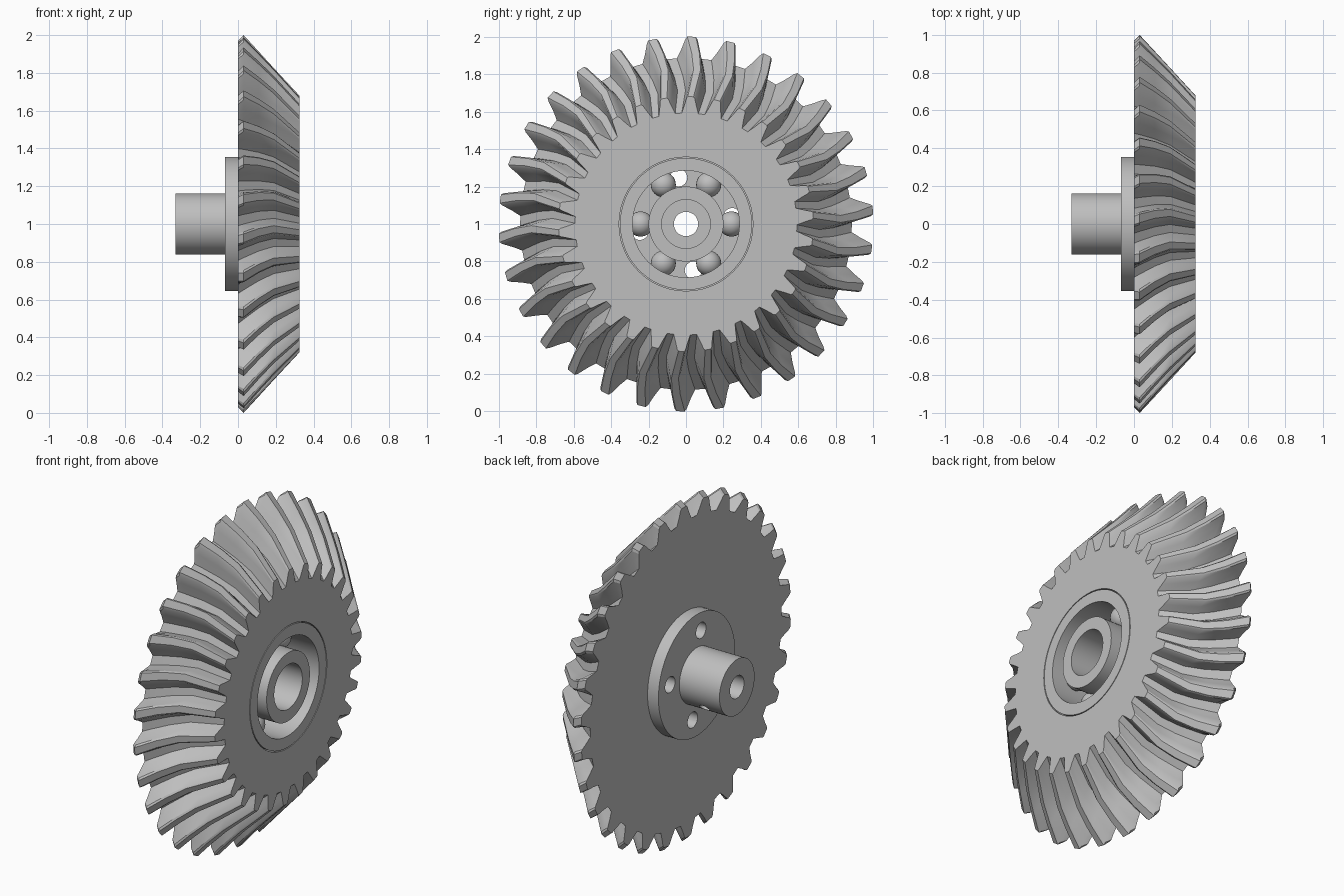
import bpy
import bmesh
from math import sin, cos, radians, pi
from mathutils import Matrix, Vector

AXIS_Z = 1.0
TEETH = 30

if "Cube" in bpy.data.objects:
    bpy.data.objects.remove(bpy.data.objects["Cube"], do_unlink=True)

# Single machined metal colour
steel = bpy.data.materials.new("light_grey_steel")
steel.use_nodes = True
steel.diffuse_color = (0.52, 0.52, 0.52, 1)
steel.node_tree.nodes["Principled BSDF"].inputs["Base Color"].default_value = (0.52, 0.52, 0.52, 1)


def polar(x, r, degrees):
    """Point at a clockwise angle from the top, about the x axis."""
    a = radians(degrees)
    return Vector((x, r * sin(a), r * cos(a)))


def make_object(name, bm):
    bmesh.ops.recalc_face_normals(bm, faces=bm.faces)
    mesh = bpy.data.meshes.new(name)
    bm.to_mesh(mesh)
    bm.free()
    obj = bpy.data.objects.new(name, mesh)
    obj.location.z = AXIS_Z
    mesh.materials.append(steel)
    bpy.context.collection.objects.link(obj)
    return obj


def lathe(name, profile, steps=72):
    """Turn a closed (x, radius) outline about the x axis."""
    bm = bmesh.new()
    verts = [bm.verts.new((x, 0, r)) for x, r in profile]
    edges = [bm.edges.new((v, verts[(i + 1) % len(verts)])) for i, v in enumerate(verts)]
    bmesh.ops.spin(bm, geom=verts + edges, cent=(0, 0, 0), axis=(1, 0, 0),
                   angle=2 * pi, steps=steps, use_merge=True)
    bmesh.ops.remove_doubles(bm, verts=bm.verts, dist=0.0001)
    return make_object(name, bm)


def rod(name, start, end, radius, segments=48):
    """Solid cylinder between two points, used for drilling."""
    bm = bmesh.new()
    d = end - start
    turn = d.to_track_quat('Z', 'Y').to_matrix().to_4x4()
    bmesh.ops.create_cone(bm, cap_ends=True, segments=segments, radius1=radius,
                          radius2=radius, depth=d.length,
                          matrix=Matrix.Translation((start + end) / 2) @ turn)
    obj = make_object(name, bm)
    obj.hide_render = True
    return obj


def activate(obj):
    bpy.ops.object.select_all(action='DESELECT')
    obj.select_set(True)
    bpy.context.view_layer.objects.active = obj


def drill(obj, cutters):
    activate(obj)
    for cutter in cutters:
        mod = obj.modifiers.new("drill", 'BOOLEAN')
        mod.operation = 'DIFFERENCE'
        mod.solver = 'EXACT'
        mod.object = cutter
        bpy.ops.object.modifier_apply(modifier=mod.name)


# Toothed bevel body: stations of x, root radius, tip radius, spiral angle
stations = [(0.0, 0.885, 0.97, 0.0), (0.03, 0.858, 1.0, 0.6), (0.11, 0.785, 0.913, 2.1),
            (0.19, 0.713, 0.826, 3.0), (0.325, 0.592, 0.68, 1.0)]
flank = [(0.0, 4.3), (0.5, 2.8), (0.9, 1.9), (1.0, 1.3)]
tooth = [(h, -a) for h, a in flank] + [(h, a) for h, a in reversed(flank)]

bm = bmesh.new()
rings = []
for x, root, tip, twist in stations:
    rings.append([bm.verts.new(polar(x, root + (tip - root) * h,
                                     1.1 + 360 / TEETH * k + a + twist))
                  for k in range(TEETH) for h, a in tooth])
for near, far in zip(rings, rings[1:]):
    for i in range(len(near)):
        j = (i + 1) % len(near)
        bm.faces.new((near[i], near[j], far[j], far[i]))
bm.faces.new(rings[0])
bm.faces.new(rings[-1])
gear = make_object("bevel_gear", bm)

# Rear flange and shaft collar
hub = lathe("flanged_hub", [(0.005, 0.065), (0.005, 0.355), (-0.07, 0.355),
                            (-0.07, 0.162), (-0.33, 0.162), (-0.33, 0.065)])

# Drilling: bearing seat, shaft bore, four bolt holes, one set screw hole
seat = rod("seat_cutter", Vector((0.02, 0, 0)), Vector((0.5, 0, 0)), 0.357, 72)
bore = rod("bore_cutter", Vector((-0.5, 0, 0)), Vector((0.5, 0, 0)), 0.065)
bolts = [rod("bolt_cutter", polar(-0.2, 0.25, 90 * k - 9), polar(0.1, 0.25, 90 * k - 9), 0.046, 32)
         for k in range(4)]
screw = rod("screw_cutter", Vector((-0.2, 0, 0)), polar(-0.2, 0.3, 135), 0.03, 24)
drill(gear, [seat, bore] + bolts)
drill(hub, bolts + [screw])
for cutter in [seat, bore, screw] + bolts:
    bpy.data.objects.remove(cutter, do_unlink=True)

# Ball bearing races
parts = [gear, hub]
for name, inner, outer in (("inner_race", 0.13, 0.2), ("outer_race", 0.285, 0.352)):
    parts.append(lathe(name, [(0.02, inner), (0.325, inner), (0.325, outer), (0.02, outer)]))

# Bearing balls
for k in range(6):
    bm = bmesh.new()
    bmesh.ops.create_uvsphere(bm, u_segments=24, v_segments=16, radius=0.067,
                              matrix=Matrix.Translation(polar(0.18, 0.2425, 30 + 60 * k)))
    parts.append(make_object("bearing_ball", bm))

for part in parts:
    activate(part)
    bpy.ops.object.shade_smooth_by_angle(angle=radians(25))
